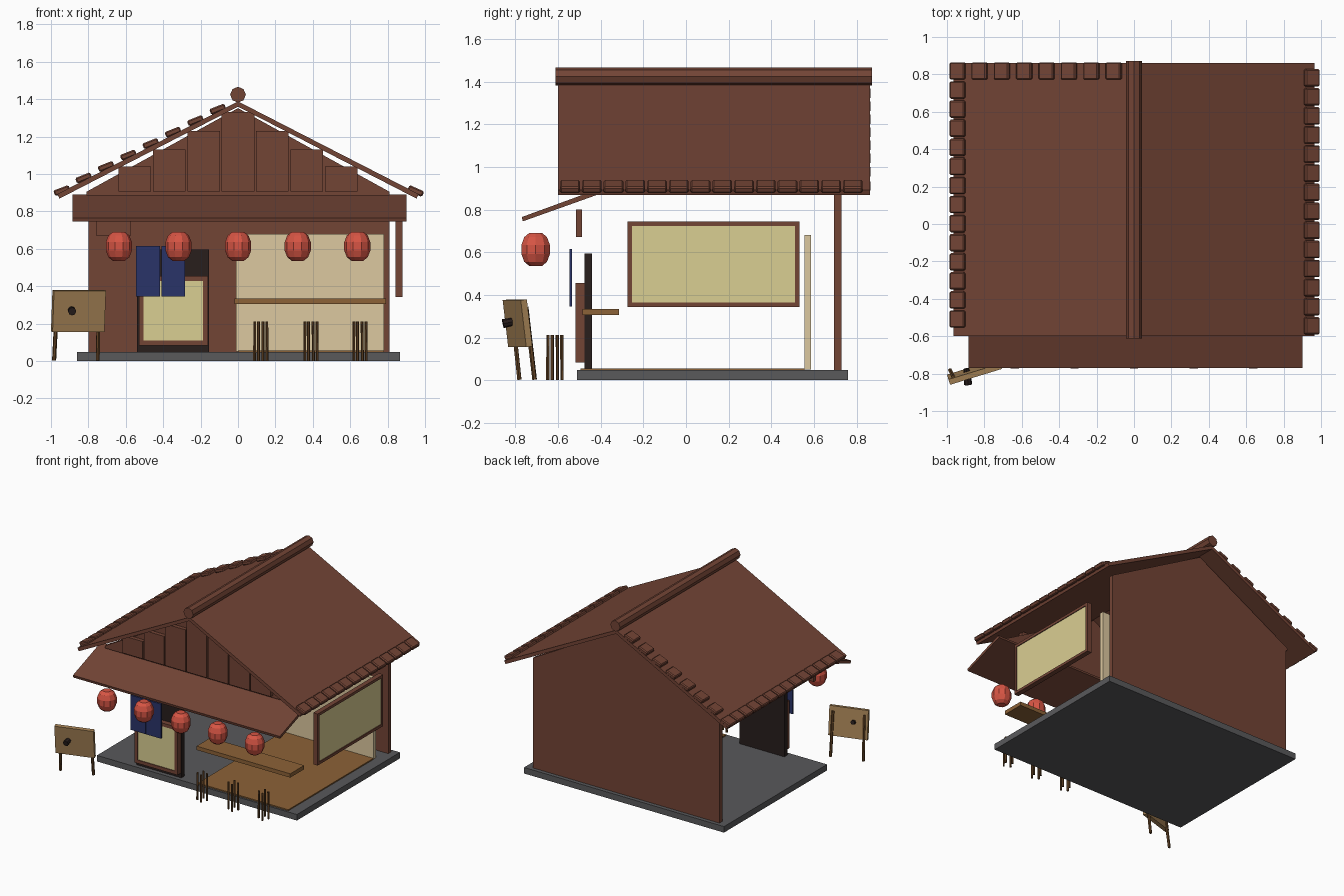
import bpy, bmesh, math
from mathutils import Matrix, Vector

if "Cube" in bpy.data.objects:
    bpy.data.objects.remove(bpy.data.objects["Cube"])


def mat(name, r, g, b):
    m = bpy.data.materials.new(name)
    m.diffuse_color = (r, g, b, 1)
    m.use_nodes = True
    m.node_tree.nodes["Principled BSDF"].inputs["Base Color"].default_value = m.diffuse_color
    return m


BROWN = mat("brown_wood", .171, .058, .036)
RED = mat("lantern_red", .68, .091, .058)
PAPER = mat("window_paper", .70, .62, .29)
CREAM = mat("cream_plaster", .72, .58, .35)
TAN = mat("tan_wood", .376, .223, .091)
HONEY = mat("honey_wood", .262, .122, .038)
LEG = mat("stick_wood", .127, .058, .019)
NAVY = mat("navy_cloth", .023, .034, .141)
BLACK = mat("near_black", .021, .013, .012)
GREY = mat("stone_grey", .10, .10, .105)


def finish(name, bm, material, matrix=None):
    bmesh.ops.recalc_face_normals(bm, faces=bm.faces)
    me = bpy.data.meshes.new(name)
    bm.to_mesh(me)
    bm.free()
    me.materials.append(material)
    ob = bpy.data.objects.new(name, me)
    if matrix:
        ob.matrix_world = matrix
    bpy.context.collection.objects.link(ob)
    return ob


def box(name, x, y, z, material, matrix=None, bevel=0):
    """Box from (min, max) ranges, optionally placed by a matrix."""
    bm = bmesh.new()
    bmesh.ops.create_cube(bm, size=1)
    for v in bm.verts:
        v.co = [(r[0] + r[1]) / 2 + c * (r[1] - r[0]) for c, r in zip(v.co, (x, y, z))]
    if bevel:
        bmesh.ops.bevel(bm, geom=bm.edges[:], offset=bevel, segments=1, affect='EDGES')
    return finish(name, bm, material, matrix)


def prism(name, pts, axis, lo, hi, material):
    """Extrude a 2D outline along y (outline x,z) or x (outline y,z)."""
    bm = bmesh.new()
    if axis == 'y':
        vs = [bm.verts.new((a, lo, b)) for a, b in pts]
        d = (0, hi - lo, 0)
    else:
        vs = [bm.verts.new((lo, a, b)) for a, b in pts]
        d = (hi - lo, 0, 0)
    f = bm.faces.new(vs)
    ext = bmesh.ops.extrude_face_region(bm, geom=[f])
    bmesh.ops.translate(bm, vec=d, verts=[g for g in ext['geom'] if isinstance(g, bmesh.types.BMVert)])
    return finish(name, bm, material)


def rod(name, a, b, r, sides, material, r2=None):
    a, b = Vector(a), Vector(b)
    bm = bmesh.new()
    bmesh.ops.create_cone(bm, cap_ends=True, segments=sides, radius1=r,
                          radius2=r if r2 is None else r2, depth=(b - a).length)
    m = Matrix.Translation((a + b) / 2) @ (b - a).to_track_quat('Z', 'Y').to_matrix().to_4x4()
    return finish(name, bm, material, m)


# floor slab, mat and walls
box("floor_slab", (-.86, .865), (-.51, .76), (0, .047), GREY)
box("floor_mat", (0, .78), (-.495, .555), (.045, .056), HONEY)
box("back_wall", (-.8, .81), (.695, .73), (.045, .885), BROWN)
box("inner_wall_panel", (-.01, .78), (.555, .585), (.05, .68), CREAM)
for n, y in (("front", -.48), ("back", .695)):
    prism(n + "_gable", [(-.81, .885), (.81, .885), (.81, .905), (0, 1.352), (-.81, .905)],
          'y', y, y + .035, BROWN)

# stepped gable planks
for i in range(-3, 4):
    top = (1.33, 1.23, 1.13, 1.04)[abs(i)]
    cx = i * .184
    box("gable_plank", (cx - .087, cx + .087), (-.51, -.475), (.905, top), BROWN)

# roof slopes and ridge pole
SL = math.atan2(.495, .965)
for s, n in ((-1, "left"), (1, "right")):
    prism(n + "_roof", [(0, 1.388), (s * .965, .893), (s * .955, .868), (0, 1.36)],
          'y', -.6, .862, BROWN)
rod("ridge_pole", (0, -.612, 1.424), (0, .872, 1.424), .042, 8, BROWN)


def tile(x, y, z, s, ang, w=.086):
    m = Matrix.Translation((x, y, z)) @ Matrix.Rotation(s * ang, 4, 'Y')
    box("roof_tile", (-w / 2, w / 2), (-.0465, .0465), (-.016, .016), BROWN, m, .007)


# eave tiles on both sides, verge tiles along the left back edge
for i in range(14):
    tile(-.942, .818 - .102 * i, .911, -1, .36)
    tile(.95, .782 - .102 * i, .909, 1, .42)
for i in range(1, 8):
    x = -.945 + .1195 * i
    tile(x, .818, 1.402 + x * math.tan(SL), -1, .38)

# front awning
prism("awning", [(-.765, .745), (-.42, .868), (-.428, .89), (-.77, .765)], 'x', -.885, .9, BROWN)

# hanging lanterns: ten-sided barrels
PROFILE = [(.032, -.077), (.056, -.058), (.07, -.022), (.07, .022), (.056, .058), (.032, .077)]
for i in range(5):
    bm = bmesh.new()
    rings = [[bm.verts.new((r * math.cos(k * math.tau / 10), r * math.sin(k * math.tau / 10), z))
              for k in range(10)] for r, z in PROFILE]
    for lo, hi in zip(rings, rings[1:]):
        for k in range(10):
            bm.faces.new((lo[k], lo[k - 9], hi[k - 9], hi[k]))
    bm.faces.new(rings[0])
    bm.faces.new(rings[-1])
    finish("lantern", bm, RED, Matrix.Translation((-.637 + .3187 * i, -.705, .613)))


def framed(name, u, z, t, w, along):
    """Four frame bars with a paper pane; along is 'x' or 'y'."""
    def part(n, ur, zr, tr, m):
        box(name + n, *((ur, tr, zr) if along == 'x' else (tr, ur, zr)), m)
    for e in (0, 1):
        a = u[0] if e == 0 else u[1] - w
        part("_side", (a, a + w), z, t, BROWN)
        b = z[0] if e == 0 else z[1] - w
        part("_rail", (u[0] + w, u[1] - w), (b, b + w), t, BROWN)
    part("_pane", (u[0] + w, u[1] - w), (z[0] + w, z[1] - w), (t[0] + .006, t[1] - .006), PAPER)


# doorway, sliding door, side window
box("door_backing", (-.54, -.155), (-.477, -.44), (.047, .595), BLACK)
framed("door", (-.53, -.16), (.083, .455), (-.518, -.475), .026, 'x')
framed("side_window", (-.275, .533), (.343, .745), (.842, .88), .021, 'y')

# split door curtain, small sign board, counter
for x in (-.545, -.41):
    box("door_curtain", (x, x + .127), (-.546, -.535), (.345, .615), NAVY)
box("sign_board", (-.76, -.572), (-.515, -.488), (.672, .8), BROWN)
box("counter", (-.018, .79), (-.485, -.313), (.305, .335), HONEY)

# stool legs: three turned groups of four
for cx in (.122, .39, .652):
    for dx, dy in ((.032, .012), (-.012, .032), (-.032, -.012), (.012, -.032)):
        rod("stool_leg", (cx + dx * 1.05, -.615 + dy * 1.05, 0), (cx + dx, -.615 + dy, .212), .008, 6, LEG)

# leaning notice board on two legs with a dark peg
M = (Matrix.Translation((-.853, -.79, .267)) @ Matrix.Rotation(math.radians(17), 4, 'Z')
     @ Matrix.Rotation(math.radians(7), 4, 'X'))
box("notice_board", (-.145, .145), (-.015, .015), (-.111, .111), TAN, M)
for s in (-1, 1):
    rod("notice_leg", M @ Vector((s * .122, .014, -.268)), M @ Vector((s * .116, .016, .075)), .011, 6, LEG)
rod("notice_peg", M @ Vector((-.052, -.055, .005)), M @ Vector((-.036, .03, .012)), .022, 8, BLACK, .016)
